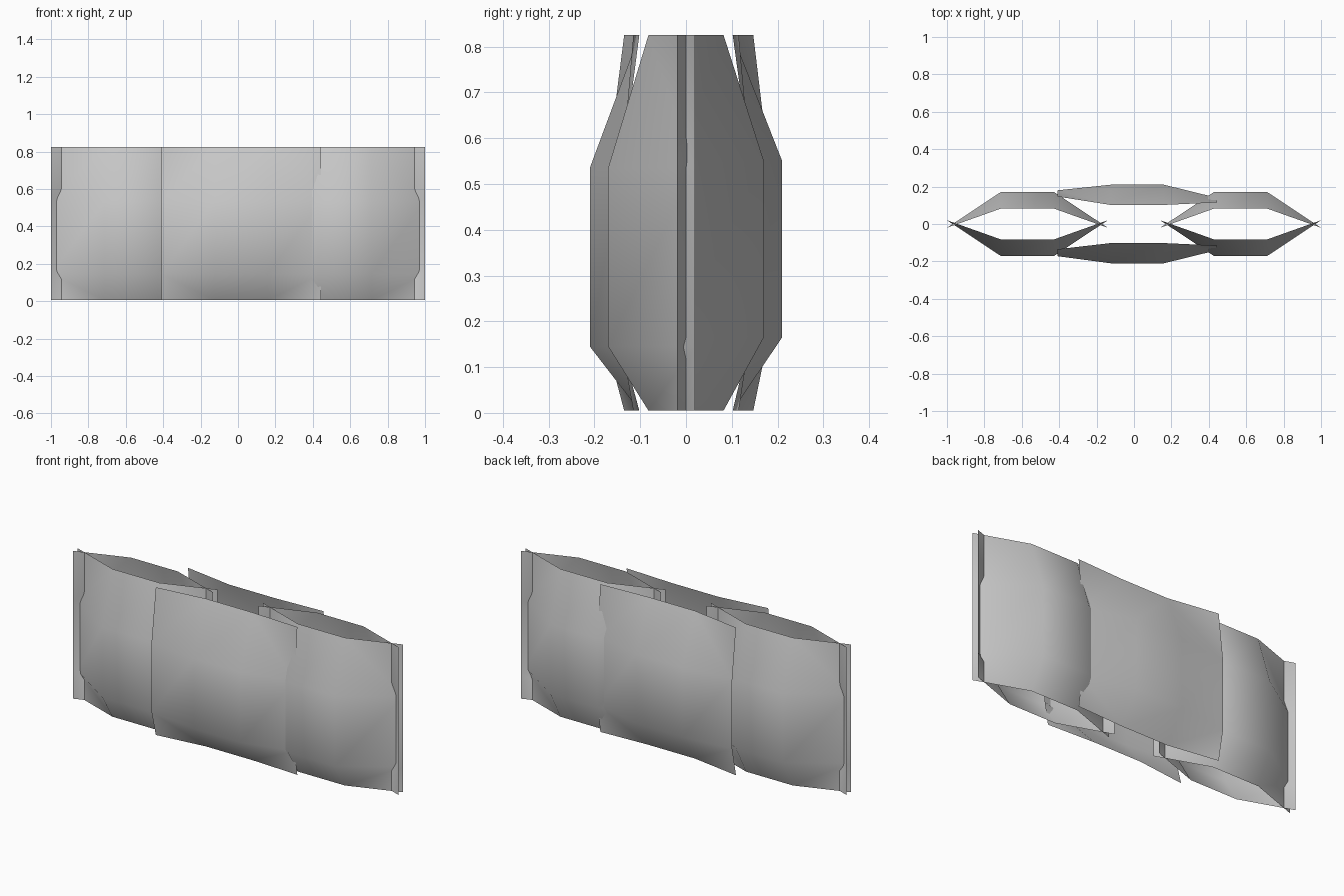
import bpy
import bmesh

cube = bpy.data.objects.get("Cube")
if cube:
    bpy.data.objects.remove(cube, do_unlink=True)

grey = bpy.data.materials.new("plain_grey")
grey.use_nodes = True
colour = (0.6, 0.6, 0.6, 1)
grey.diffuse_color = colour
grey.node_tree.nodes["Principled BSDF"].inputs["Base Color"].default_value = colour

BOTTOM, TOP = 0.005, 0.825


def sheet(name, x0, x1, side, left_end, right_end, tip, bulge):
    """Curved sheet of 3 x 3 cells; side is -1 for front, 1 for back.
    Each end is (depth at top and bottom, depth at the belly)."""
    belly = (0.145, 0.535) if side < 0 else (0.165, 0.55)
    levels = (BOTTOM, *belly, TOP)
    columns = (left_end, (tip, bulge), (tip, bulge), right_end)
    bm = bmesh.new()
    grid = []
    for i, depths in enumerate(columns):
        x = x0 + (x1 - x0) * i / 3
        grid.append([bm.verts.new((x, side * depths[j in (1, 2)], z))
                     for j, z in enumerate(levels)])
    for i in range(3):
        for j in range(3):
            a, b = grid[i][j], grid[i + 1][j]
            c, d = grid[i + 1][j + 1], grid[i][j + 1]
            # corner cells fold from the belly at the end to the rim
            if i != 1 and j != 1:
                if (i == 0) == (j == 2):
                    cells = ((a, b, c), (a, c, d))
                else:
                    cells = ((a, b, d), (b, c, d))
            else:
                cells = ((a, b, c, d),)
            for cell in cells:
                bm.faces.new(cell if side < 0 else cell[::-1]).smooth = True
    mesh = bpy.data.meshes.new(name)
    bm.to_mesh(mesh)
    bm.free()
    mesh.materials.append(grey)
    obj = bpy.data.objects.new(name, mesh)
    bpy.context.collection.objects.link(obj)


for side, label in ((-1, "front"), (1, "back")):
    # Two lens tubes whose sheets cross at their ends
    cross = (-0.02, -0.02)
    sheet("right_tube_" + label, -1, -0.14, side, cross, cross, 0.082, 0.17)
    sheet("left_tube_" + label, 0.14, 1, side, cross, cross, 0.082, 0.17)
    # Bridging panel between the tubes
    near = (0.135, 0.172) if side < 0 else (0.147, 0.18)
    sheet("middle_panel_" + label, -0.41, 0.445, side,
          near, (0.115, 0.14), 0.102, 0.21)
